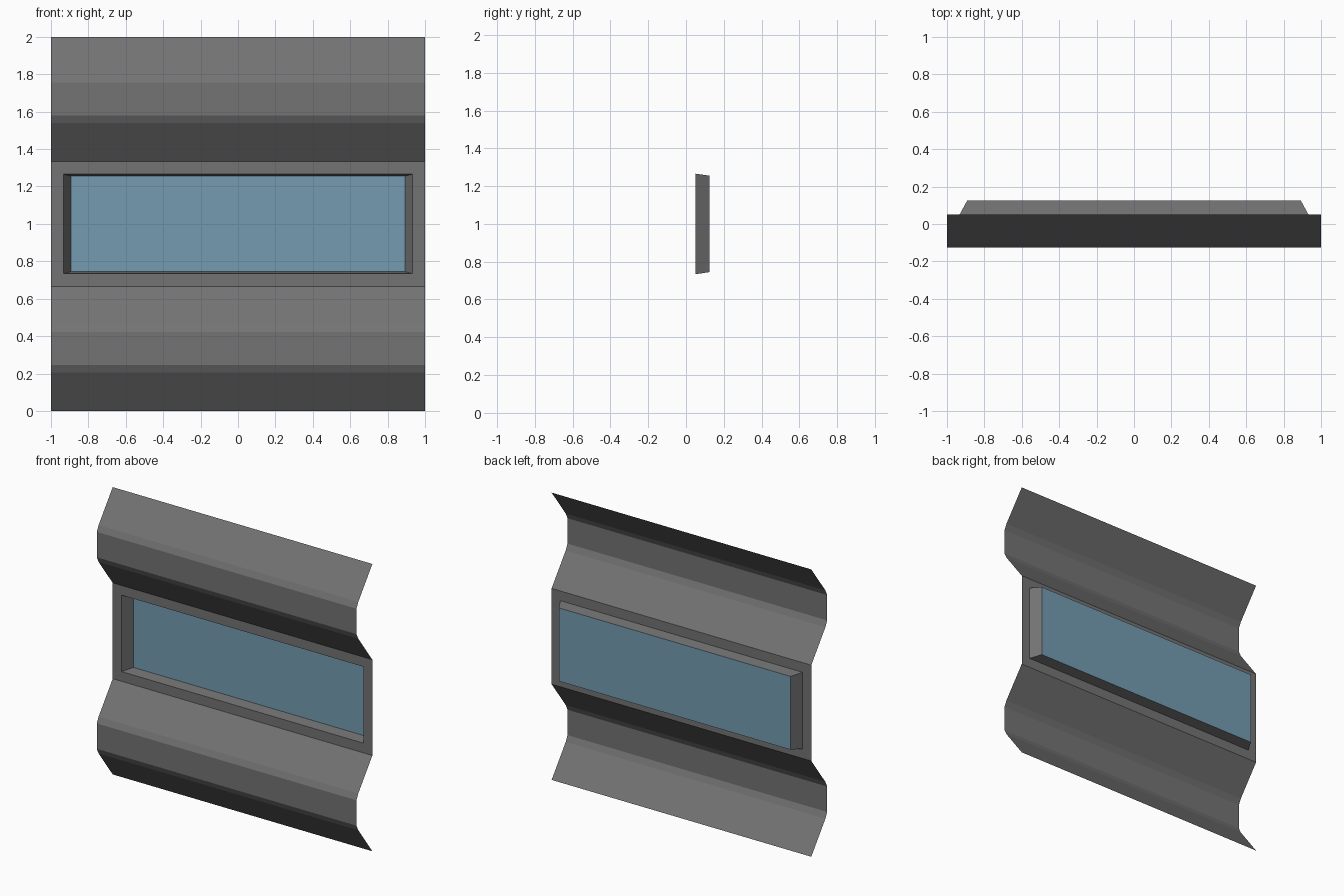
import bpy

if "Cube" in bpy.data.objects:
    bpy.data.objects.remove(bpy.data.objects["Cube"])


def make_material(name, rgb):
    mat = bpy.data.materials.new(name)
    mat.diffuse_color = (*rgb, 1)
    mat.use_nodes = True
    mat.node_tree.nodes["Principled BSDF"].inputs["Base Color"].default_value = mat.diffuse_color
    return mat


def sheet(name, verts, faces, material):
    mesh = bpy.data.meshes.new(name)
    mesh.from_pydata(verts, [], faces)
    mesh.update()
    mesh.materials.append(material)
    obj = bpy.data.objects.new(name, mesh)
    bpy.context.collection.objects.link(obj)
    return obj


def rect(hx, hz, y, cz=1.0):
    """Rectangle corners, counter-clockwise seen from the front."""
    return [(sx * hx, y, cz + sz * hz) for sx, sz in ((-1, -1), (1, -1), (1, 1), (-1, 1))]


def bridge(a, b):
    """Four quads joining outer loop a to inner loop b."""
    return [(a + i, a + (i + 1) % 4, b + (i + 1) % 4, b + i) for i in range(4)]


BACK, FRONT, GLASS = 0.05, -0.125, 0.125
THIRD = 2 / 3
metal = make_material("dark_metal", (0.173, 0.173, 0.173))
glass = make_material("blue_glass", (0.177, 0.332, 0.445))

# Corrugated bands: one half of the rib profile (y, z), mirrored about its middle
half = [(BACK, 0.0), (-0.105, 0.205), (FRONT, 0.245)]
profile = half + [(y, THIRD - z) for y, z in reversed(half)]


def corrugated_band(name, z0):
    verts = [(x, y, z + z0) for y, z in profile for x in (-1, 1)]
    faces = [(2 * i, 2 * i + 1, 2 * i + 3, 2 * i + 2) for i in range(len(profile) - 1)]
    return sheet(name, verts, faces, metal)


corrugated_band("lower_corrugated_band", 0)
corrugated_band("upper_corrugated_band", 2 * THIRD)

# Flat window surround with the tapered reveal behind it
loops = rect(1, THIRD / 2, BACK) + rect(0.933, 0.266, BACK) + rect(0.892, 0.255, GLASS)
sheet("window_frame", loops, bridge(0, 4) + bridge(4, 8), metal)

# Glass pane
sheet("window_pane", rect(0.892, 0.255, GLASS), [(0, 1, 2, 3)], glass)
